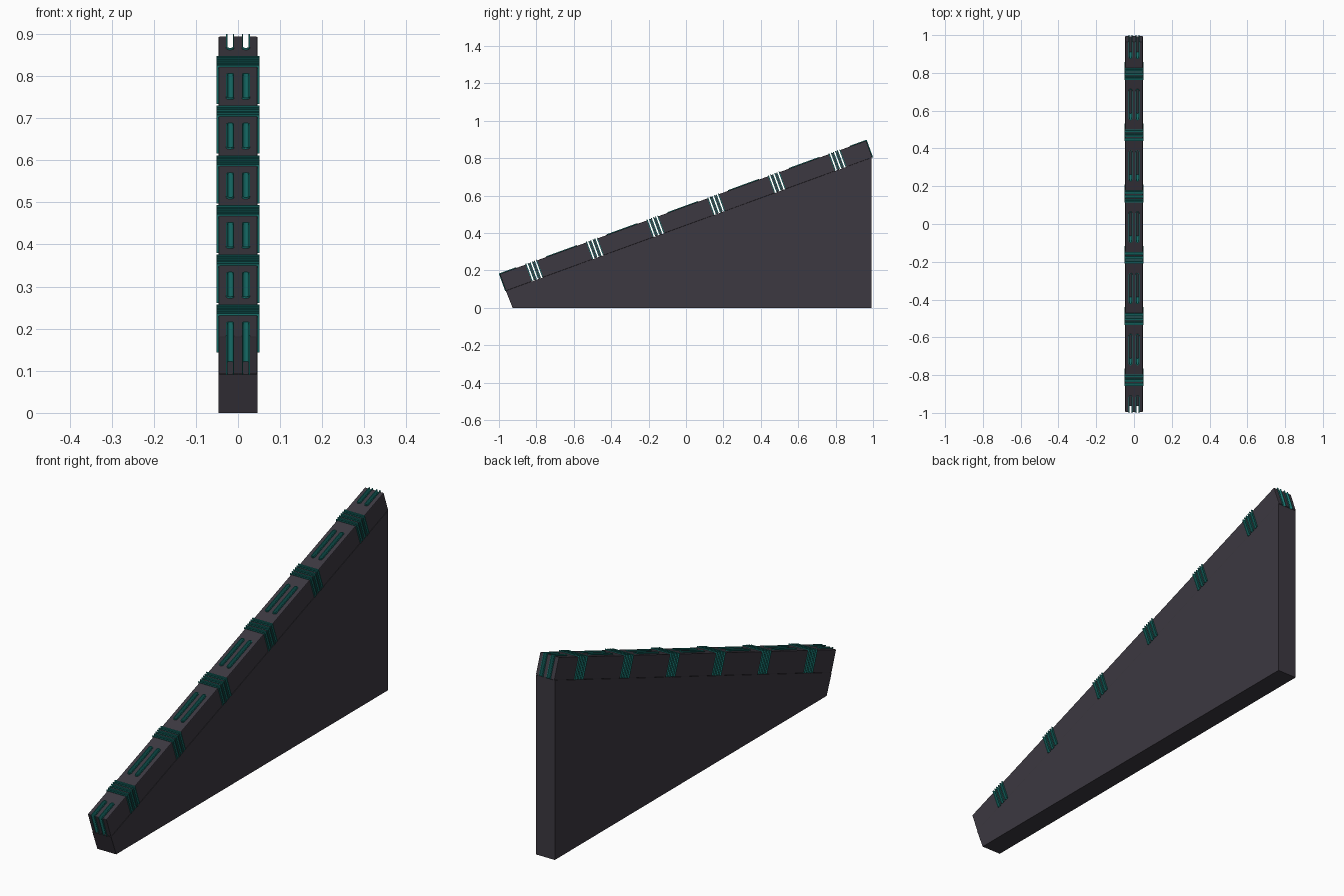
import bpy, bmesh, math
from mathutils import Matrix

if "Cube" in bpy.data.objects:
    bpy.data.objects.remove(bpy.data.objects["Cube"])

L, T, HW = 2.085, 0.096, 0.0465      # rail length, thickness, half width
TILT = math.radians(20)
PLACE = Matrix.Translation((0, -0.963, 0.091)) @ Matrix.Rotation(TILT, 4, 'X')
STEP = 0.345                         # spacing of bands and slots along the rail
LIP = 0.004                          # how far the trim stands proud
SLOT_R, WALL, SLOT_X = 0.0095, 0.003, 0.0185
GAP, PLATE = 0.008, 0.0045           # slit opening and its side plates


def material(name, color):
    m = bpy.data.materials.new(name)
    m.diffuse_color = color
    m.use_nodes = True
    m.node_tree.nodes["Principled BSDF"].inputs["Base Color"].default_value = m.diffuse_color
    return m


dark = material("dark_shell", (0.045, 0.04, 0.052, 1))
teal = material("teal_trim", (0.012, 0.22, 0.2, 1))


def finish(bm, name, mat, matrix=PLACE):
    bmesh.ops.recalc_face_normals(bm, faces=bm.faces[:])
    me = bpy.data.meshes.new(name)
    bm.to_mesh(me)
    bm.free()
    ob = bpy.data.objects.new(name, me)
    bpy.context.collection.objects.link(ob)
    me.materials.append(mat)
    ob.matrix_world = matrix
    return ob


def box(bm, x0, x1, y0, y1, z0, z1):
    m = Matrix.Translation(((x0 + x1) / 2, (y0 + y1) / 2, (z0 + z1) / 2)) \
        @ Matrix.Diagonal((x1 - x0, y1 - y0, z1 - z0, 1))
    return bmesh.ops.create_cube(bm, size=1, matrix=m)["verts"]


def prism(bm, pts, z0, z1):
    lo = [bm.verts.new((x, y, z0)) for x, y in pts]
    hi = [bm.verts.new((x, y, z1)) for x, y in pts]
    bm.faces.new(lo)
    bm.faces.new(hi)
    n = len(pts)
    for i in range(n):
        j = (i + 1) % n
        bm.faces.new((lo[i], lo[j], hi[j], hi[i]))


def arc(cx, cy, r, start, n=8):
    return [(cx + r * math.cos(start + math.pi * i / n),
             cy + r * math.sin(start + math.pi * i / n)) for i in range(n + 1)]


def stadium(cx, y0, y1, r):
    return arc(cx, y1, r, 0) + arc(cx, y0, r, math.pi)


def end_outline(cx, r, tail):
    # slot running off the near end of the rail
    return [(cx + r, tail)] + arc(cx, 0.085, r, 0) + [(cx - r, tail)]


def ring(bm, outer, inner, z0, z1, closed):
    rows = [[bm.verts.new((x, y, z)) for x, y in p]
            for p, z in ((outer, z0), (outer, z1), (inner, z1), (inner, z0))]
    n = len(outer)
    for i in range(n if closed else n - 1):
        j = (i + 1) % n
        for a in range(4):
            b = (a + 1) % 4
            bm.faces.new((rows[a][i], rows[a][j], rows[b][j], rows[b][i]))
    if not closed:
        for i in (0, n - 1):
            bm.faces.new([r[i] for r in rows])


def flip(pts):
    return [(x, L - y) for x, y in pts]


# wedge-shaped wall under the rail
bm = bmesh.new()
profile = [(-0.927, 0), (0.993, 0), (0.993, 0.803), (-0.963, 0.091)]
prism(bm, profile, -HW, HW)
axes = Matrix(((0, 0, 1, 0), (1, 0, 0, 0), (0, 1, 0, 0), (0, 0, 0, 1)))
bmesh.ops.transform(bm, matrix=axes, verts=bm.verts[:])
finish(bm, "wedge_wall", dark, Matrix.Identity(4))

# sloping rail with softened edges
bm = bmesh.new()
box(bm, -HW, HW, 0, L, 0, T)
bmesh.ops.bevel(bm, geom=bm.edges[:], offset=0.003, segments=2, profile=0.5,
                affect='EDGES')
rail = finish(bm, "sloping_rail", dark)

cut, slots, bands = bmesh.new(), bmesh.new(), bmesh.new()

# lined slots along the top, and at both ends
for x in (-SLOT_X, SLOT_X):
    for k in range(-2, 3):
        c = L / 2 + k * STEP
        outer = stadium(x, c - 0.078, c + 0.078, SLOT_R)
        inner = stadium(x, c - 0.078, c + 0.078, SLOT_R - WALL)
        prism(cut, outer, -0.02, T + 0.02)
        ring(slots, outer, inner, 0, T + LIP, True)
    outer, inner = (end_outline(x, r, -LIP) for r in (SLOT_R, SLOT_R - WALL))
    hole = end_outline(x, SLOT_R, -0.02)
    for f in (list, flip):
        prism(cut, f(hole), -0.02, T + 0.02)
        ring(slots, f(outer), f(inner), 0, T + LIP, False)

# bands of three slits, each slit flanked by two plates
h = GAP / 2 + PLATE
for k in range(6):
    for j in (-1, 0, 1):
        c = L / 2 + (k - 2.5) * STEP + j * 0.024
        box(cut, -0.1, 0.1, c - h, c + h, -0.02, T + 0.02)
        for a, b in ((-h, -GAP / 2), (GAP / 2, h)):
            box(bands, -HW - LIP, HW + LIP, c + a, c + b, 0.002, T + LIP)

finish(slots, "slot_linings", teal)
finish(bands, "band_plates", teal)
cutter = finish(cut, "rail_cutter", teal)
cutter.hide_render = True

# cut the openings out of the rail
mod = rail.modifiers.new("openings", 'BOOLEAN')
mod.operation = 'DIFFERENCE'
mod.solver = 'EXACT'
mod.object = cutter
bpy.context.view_layer.objects.active = rail
bpy.context.view_layer.update()
bpy.ops.object.modifier_apply(modifier=mod.name)
bpy.data.objects.remove(cutter)
